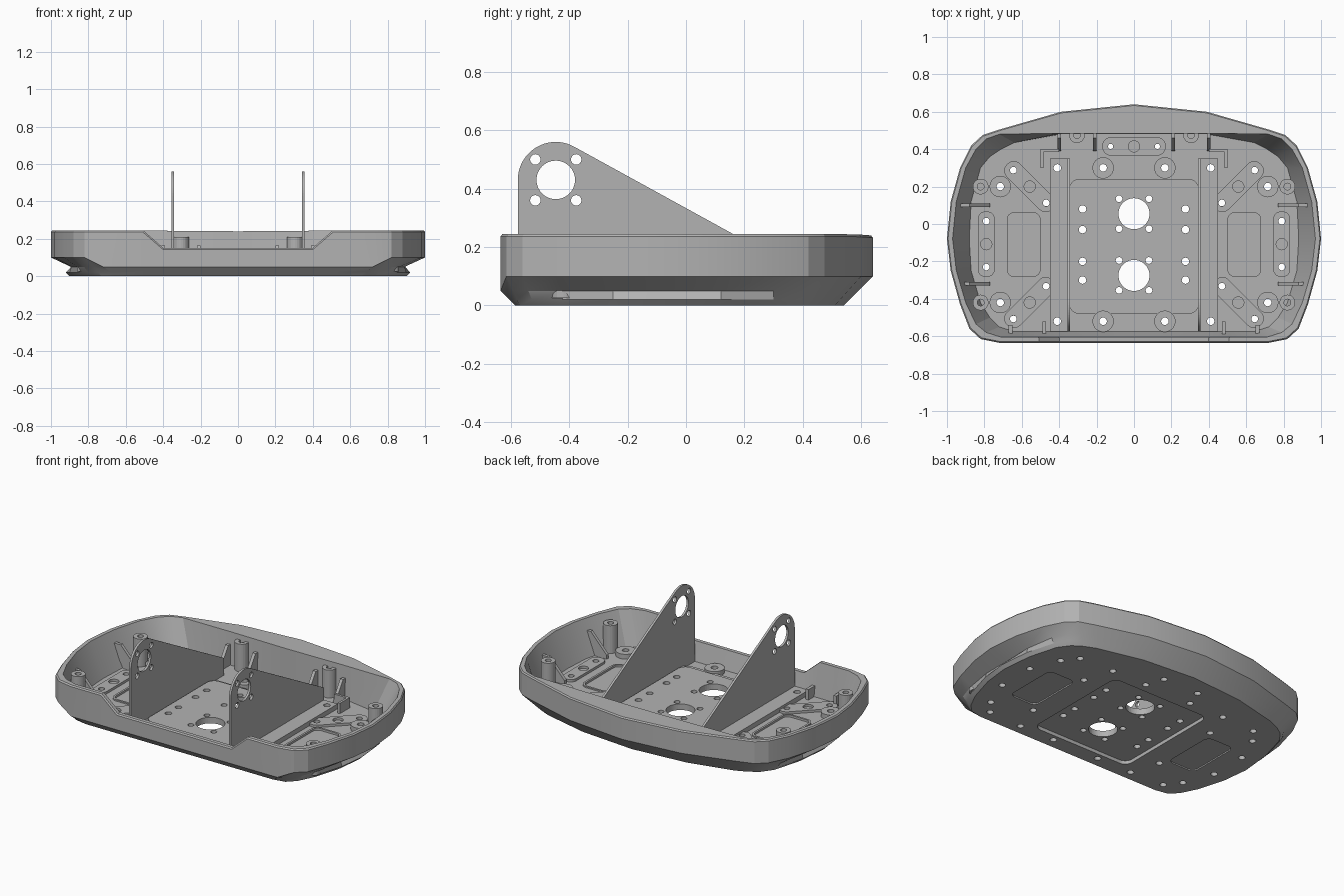
import bpy, bmesh, math
from mathutils import Matrix, Vector

if "Cube" in bpy.data.objects:
    bpy.data.objects.remove(bpy.data.objects["Cube"])

grey = bpy.data.materials.new("plain_grey")
grey.use_nodes = True
grey.diffuse_color = (0.45, 0.45, 0.45, 1)
grey.node_tree.nodes["Principled BSDF"].inputs["Base Color"].default_value = (0.45, 0.45, 0.45, 1)

FLOOR = 0.035
ALONG_X = Matrix(((0, 0, 1, 0), (1, 0, 0, 0), (0, 1, 0, 0), (0, 0, 0, 1)))
ALONG_Y = Matrix(((1, 0, 0, 0), (0, 0, -1, 0), (0, 1, 0, 0), (0, 0, 0, 1)))


def add_mesh(name, mesh):
    obj = bpy.data.objects.new(name, mesh)
    bpy.context.collection.objects.link(obj)
    mesh.materials.clear()
    mesh.materials.append(grey)
    return obj


def circle(x, y, r, n=24):
    return [(x + r * math.cos(2 * math.pi * i / n), y + r * math.sin(2 * math.pi * i / n)) for i in range(n)]


def rounded_rect(cx, cy, w, h, r, turn=0, n=6):
    pts = []
    for k, (sx, sy) in enumerate(((1, 1), (-1, 1), (-1, -1), (1, -1))):
        for i in range(n + 1):
            a = math.pi / 2 * (k + i / n)
            p = Vector((sx * (w / 2 - r) + r * math.cos(a), sy * (h / 2 - r) + r * math.sin(a), 0))
            p.rotate(Matrix.Rotation(turn, 3, 'Z'))
            pts.append((cx + p.x, cy + p.y))
    return pts


def slab(name, outline, low, high, holes=(), matrix=None):
    """Extrude an outline with holes between two levels."""
    curve = bpy.data.curves.new(name, 'CURVE')
    curve.dimensions = '2D'
    curve.fill_mode = 'BOTH'
    curve.extrude = (high - low) / 2
    for loop in [outline, *holes]:
        spline = curve.splines.new('POLY')
        spline.points.add(len(loop) - 1)
        for point, (u, v) in zip(spline.points, loop):
            point.co = (u, v, 0, 1)
        spline.use_cyclic_u = True
    temp = bpy.data.objects.new(name + "_curve", curve)
    bpy.context.collection.objects.link(temp)
    graph = bpy.context.evaluated_depsgraph_get()
    mesh = bpy.data.meshes.new_from_object(temp.evaluated_get(graph))
    bpy.data.objects.remove(temp)
    mesh.transform(Matrix.Translation((0, 0, (low + high) / 2)))
    if matrix:
        mesh.transform(matrix)
    bm = bmesh.new()
    bm.from_mesh(mesh)
    bmesh.ops.remove_doubles(bm, verts=bm.verts, dist=0.0001)
    bmesh.ops.recalc_face_normals(bm, faces=bm.faces)
    for face in bm.faces:
        face.smooth = False
    bm.to_mesh(mesh)
    bm.free()
    mesh.name = name
    return add_mesh(name, mesh)


def block(name, x0, x1, y0, y1, z1):
    return slab(name, [(x0, y0), (x1, y0), (x1, y1), (x0, y1)], FLOOR - 0.01, z1)


# Half outlines of the tray, from front centre round to back centre
outer = [(0, -.635), (.4, -.635), (.51, -.635), (.72, -.635), (.82, -.615), (.88, -.56), (.93, -.43), (.98, -.25),
         (1, -.08), (.98, .12), (.93, .3), (.87, .42), (.81, .475), (.72, .505), (.39, .6), (0, .64)]
inner = [(0, -.605), (.4, -.605), (.51, -.605), (.71, -.605), (.79, -.58), (.845, -.535), (.9, -.42), (.95, -.25),
         (.97, -.08), (.95, .12), (.9, .3), (.845, .4), (.79, .455), (.72, .48), (.39, .485), (0, .485)]
inner_floor = [(0, -.575), (.4, -.575), (.51, -.575), (.64, -.575), (.72, -.55), (.77, -.5), (.82, -.42), (.87, -.25),
               (.88, -.08), (.87, .12), (.82, .3), (.77, .36), (.71, .4), (.64, .435), (.39, .48), (0, .48)]
base = [(0, -.585), (.4, -.585), (.51, -.585), (.65, -.585), (.73, -.57), (.78, -.52), (.83, -.42), (.88, -.25),
        (.9, -.08), (.88, .12), (.83, .3), (.78, .37), (.72, .41), (.65, .44), (.36, .51), (0, .54)]


def mirror_loop(half):
    return half + [(-p[0], *p[1:]) for p in half[-2:0:-1]]


def blend(t, inset):
    """Level between base and wall, with a finger groove along the sides."""
    loop = []
    for i, (b, o) in enumerate(zip(base, outer)):
        groove = inset * max(0, 1 - abs(b[1] + 0.08) / 0.5) if i > 4 else 0
        top = 0.05 if i < 4 else 0.1
        loop.append((b[0] + (o[0] - b[0]) * t - groove, b[1] + (o[1] - b[1]) * t, top * t))
    return loop


# Tray wall, dipping at the front to form the notch
rim = [0.15, 0.15] + [0.245] * 12 + [0.243, 0.24]
halves = [blend(0, 0), blend(0.2, 0), blend(0.5, 0.06), blend(1, 0),
          [(x, y, z - 0.008) for (x, y), z in zip(outer, rim)],
          [(x * 0.994, y * 0.99, z) for (x, y), z in zip(outer, rim)],
          [(x, y, z) for (x, y), z in zip(inner, rim)],
          [(x, y, FLOOR - 0.002) for x, y in inner_floor]]
bm = bmesh.new()
loops = [[bm.verts.new(p) for p in mirror_loop(half)] for half in halves]
for a, b in zip(loops, loops[1:]):
    for i in range(len(a)):
        j = (i + 1) % len(a)
        bm.faces.new((a[i], a[j], b[j], b[i]))
bmesh.ops.recalc_face_normals(bm, faces=bm.faces)
mesh = bpy.data.meshes.new("tray_wall")
bm.to_mesh(mesh)
bm.free()
tray = add_mesh("tray_wall", mesh)
bpy.context.view_layer.objects.active = tray
tray.select_set(True)
bpy.ops.object.shade_smooth_by_angle(angle=math.radians(18))

# Floor with screw holes and pressed areas
pan = rounded_rect(0, -0.12, 0.69, 0.72, 0.05)
floor_holes = [pan]
for s in (-1, 1):
    floor_holes.append(rounded_rect(s * 0.59, -0.11, 0.19, 0.355, 0.04))
    for x, y in ((.165, .3), (.165, -.52), (.41, .3), (.41, -.52), (.715, .2), (.715, -.42), (.125, .415),
                 (.79, .015), (.79, -.23), (.645, .29), (.47, .115), (.645, -.51), (.47, -.335)):
        floor_holes.append(circle(s * x, y, 0.02, 16))
slab("floor", mirror_loop(base), 0, FLOOR, floor_holes)

pan_holes = []
for cy in (0.055, -0.275):
    pan_holes.append(circle(0, cy, 0.083, 40))
    pan_holes += [circle(sx * 0.08, cy + sy * 0.08, 0.018, 16) for sx in (-1, 1) for sy in (-1, 1)]
pan_holes += [circle(s * 0.275, y, 0.02, 16) for s in (-1, 1) for y in (.08, -.03, -.2, -.3)]
slab("centre_pan", pan, 0.022, 0.052, pan_holes)
slab("centre_pan_top", rounded_rect(0, -0.115, 0.67, 0.67, 0.05), 0.05, 0.06, pan_holes)

# Rear pad
slab("rear_pad", rounded_rect(0, .415, .34, .1, .048), FLOOR - .005, .05,
     [circle(s * .125, .415, .014, 16) for s in (-1, 1)] + [circle(0, .415, .03)])

for s, side in ((-1, "right"), (1, "left")):
    slab("side_panel_" + side, rounded_rect(s * .59, -.11, .19, .355, .04), 0.008, .03)
    slab("side_panel_ridge_" + side, rounded_rect(s * .59, -.11, .2, .365, .045), FLOOR - .005, .043,
         [rounded_rect(s * .59, -.11, .175, .34, .035)])
    slab("side_pad_" + side, rounded_rect(s * .79, -.108, .09, .35, .04), FLOOR - .005, .05,
         [circle(s * .79, y, .018, 16) for y in (.015, -.23)] + [circle(s * .79, -.108, .03)])
    # Diagonal pads
    for y0, d in ((.2, 1), (-.42, -1)):
        ends = [circle(s * (.5575 + k * .0875), y0 + d * k * .0875, .018, 16) for k in (-1, 1)]
        slab("diagonal_pad_" + side, rounded_rect(s * .5575, y0, .34, .1, .045, s * d * math.pi / 4),
             FLOOR - .005, .05, ends + [circle(s * .5575, y0, .03)])
    # Low bosses and tall posts
    for x, y in ((.165, .3), (.165, -.52), (.715, .2), (.715, -.42)):
        slab("boss_" + side, circle(s * x, y, .057, 32), FLOOR - .005, .065, [circle(s * x, y, .02, 16)])
    for x, y in ((.82, .2), (.82, -.42), (.305, .475)):
        slab("post_" + side, circle(s * x, y, .042), FLOOR - .01, .21, [circle(s * x, y, .018, 16)])
    # Side gussets
    for y in (.1, -.32):
        x1 = .94 if y > 0 else .92
        slab("side_gusset_" + side, [(s * .77, FLOOR - .01), (s * .77, .06), (s * .88, .18), (s * x1, .18),
                                     (s * .86, FLOOR - .01)], -y - .01, -y + .01, matrix=ALONG_Y)
    # Rear ribs, hooks and front stops
    for x in (.21, .4):
        slab("rear_rib_" + side, [(.39, FLOOR - .01), (.39, .06), (.46, .165), (.49, .165), (.49, FLOOR - .01)],
             s * x - .01, s * x + .01, matrix=ALONG_X)
    for x0, x1, y0, y1 in ((.4, .5, .385, .4), (.485, .5, .3, .4), (.47, .49, -.59, -.52), (.65, .67, -.59, -.54)):
        block("stop_" + side, *sorted((s * x0, s * x1)), y0, y1, .1)
    # Upright motor bracket with foot flange
    cy, cz, r = -.446, .43, .13
    arc = [(cy + r * math.cos(a), cz + r * math.sin(a)) for a in (math.radians(180 - 6 * i) for i in range(21))]
    profile = [(-.576, FLOOR)] + arc + [(.17, .24), (.35, .142), (.35, FLOOR)]
    openings = [circle(cy, cz, .066, 40)]
    openings += [circle(cy + a * .07, cz + b * .07, .018, 16) for a in (-1, 1) for b in (-1, 1)]
    slab("bracket_" + side, profile, s * .348 - .007, s * .348 + .007, openings, ALONG_X)
    x0, x1 = sorted((s * .345, s * .45))
    slab("bracket_foot_" + side, [(x0, -.576), (x1, -.576), (x1, .35), (x0, .35)], FLOOR - .002, .065,
         [circle(s * .41, y, .02, 16) for y in (.3, -.52)])
